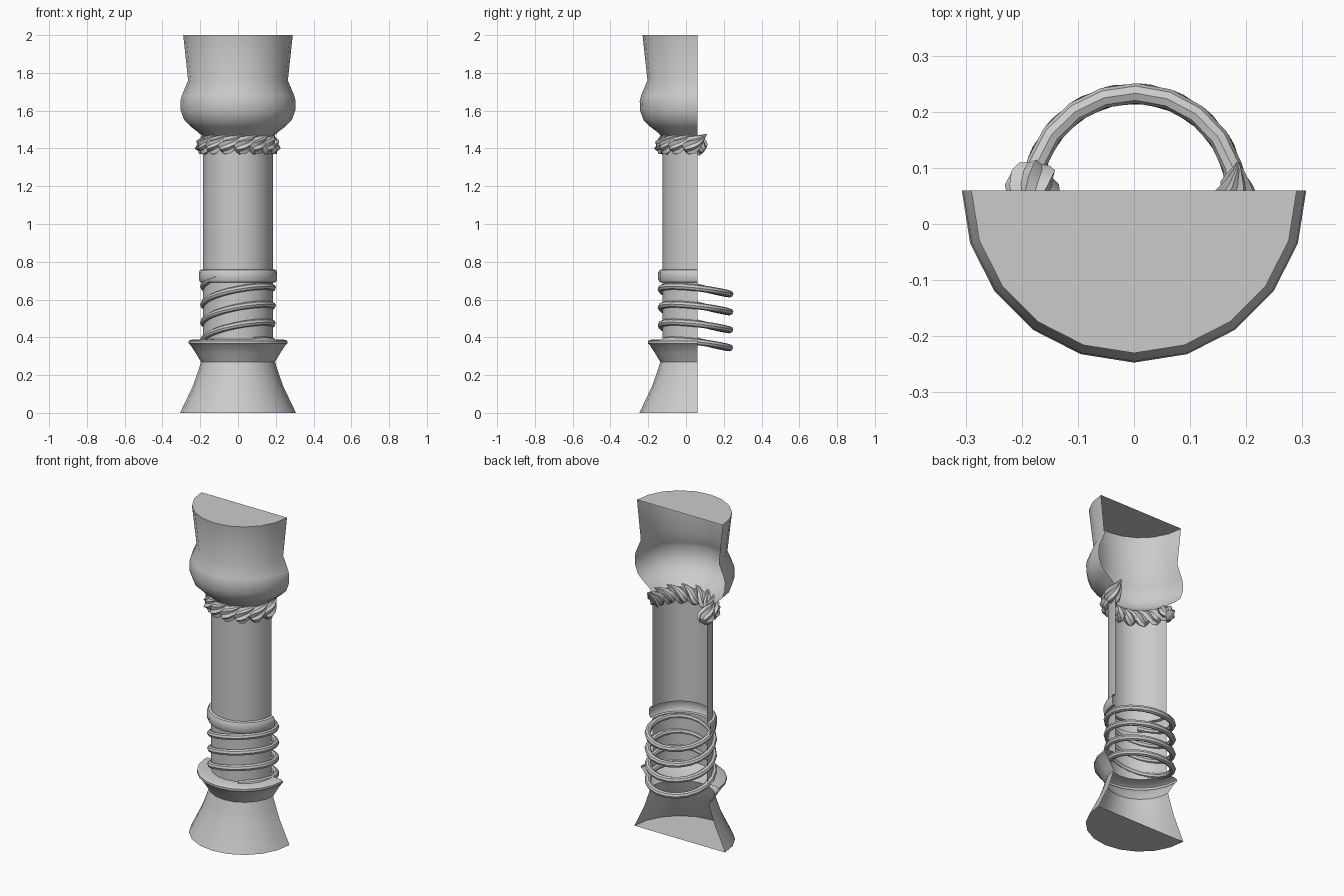
import bpy, bmesh
from math import sin, cos, pi, radians
from mathutils import Vector

if "Cube" in bpy.data.objects:
    bpy.data.objects.remove(bpy.data.objects["Cube"])

CY = 0.06  # y of the flat open back (axis of the half column)


def make_object(name, bm, angle=40):
    bmesh.ops.recalc_face_normals(bm, faces=bm.faces[:])
    me = bpy.data.meshes.new(name)
    bm.to_mesh(me)
    bm.free()
    ob = bpy.data.objects.new(name, me)
    bpy.context.collection.objects.link(ob)
    bpy.ops.object.select_all(action='DESELECT')
    bpy.context.view_layer.objects.active = ob
    ob.select_set(True)
    bpy.ops.object.shade_smooth_by_angle(angle=radians(angle))
    return ob


def bridge(bm, rings, closed):
    for a, b in zip(rings, rings[1:]):
        n = len(a)
        for i in range(n if closed else n - 1):
            j = (i + 1) % n
            bm.faces.new((a[i], a[j], b[j], b[i]))


def half_lathe(name, profile, cap_bottom=False, cap_top=False, seg=10):
    """Half-round shell, open at the back."""
    bm = bmesh.new()
    rings = [[bm.verts.new((-r * cos(pi * i / seg), CY - r * sin(pi * i / seg), z))
              for i in range(seg + 1)] for r, z in profile]
    bridge(bm, rings, False)
    if cap_bottom:
        bm.faces.new(rings[0])
    if cap_top:
        bm.faces.new(rings[-1])
    return make_object(name, bm)


# Flared base with rim
half_lathe("column_base", [(.307, 0), (.24, .14), (.215, .21), (.196, .27), (.22, .31),
                           (.252, .36), (.262, .367), (.262, .38), (.25, .387), (.184, .39)],
           cap_bottom=True)
# Shaft with collar band
half_lathe("column_shaft", [(.184, .39), (.184, .69), (.2, .692), (.207, .705), (.207, .745),
                            (.2, .757), (.184, .76), (.184, 1.46)])
# Bulging capital
half_lathe("column_capital", [(.184, 1.46), (.21, 1.485), (.25, 1.515), (.285, 1.55), (.303, 1.6),
                              (.305, 1.65), (.298, 1.68), (.264, 1.76), (.29, 2)], cap_top=True)

# Tilted coil wound around the lower shaft
bm = bmesh.new()
rings, R, tube, per_turn, sides = [], .183, .018, 20, 8
start, end = -.85 * pi, 6.8 * pi
steps = int((end - start) / (2 * pi) * per_turn)
for k in range(steps + 1):
    t = start + (end - start) * k / steps
    out = Vector((-sin(t), cos(t), 0))
    c = out * R
    c.z = .381 + .095 * t / (2 * pi) + .11 * c.x - .2 * c.y
    c.y += .05
    rings.append([bm.verts.new(c + out * tube * cos(2 * pi * s / sides)
                               + Vector((0, 0, tube * sin(2 * pi * s / sides))))
                  for s in range(sides)])
bridge(bm, rings, True)
bm.faces.new(rings[0])
bm.faces.new(rings[-1])
make_object("coil", bm)

# Garland of twisted drops under the capital
DROP = [(-.062, .012), (-.056, .034), (-.035, .047), (-.01, .045),
        (.02, .035), (.045, .022), (.068, .01), (.085, .002)]
COUNT, SIDES = 8, 14
for n in range(COUNT):
    a = pi * (.02 + .95 * n / (COUNT - 1))
    out = Vector((-cos(a), -sin(a), 0))
    tangent = Vector((sin(a), -cos(a), 0))
    axis = (tangent * .8 + Vector((0, 0, .6))).normalized()
    side = axis.cross(out)
    centre = Vector((0, CY, 1.425)) + out * .18
    bm = bmesh.new()
    rings = []
    for d, r in DROP:
        ring = []
        for s in range(SIDES):
            th = 2 * pi * s / SIDES + d * 9
            rr = r * (1.06 if s % 2 else .8)
            ring.append(bm.verts.new(centre + axis * d + (out * cos(th) + side * sin(th)) * rr))
        rings.append(ring)
    bridge(bm, rings, True)
    bm.faces.new(rings[0])
    bm.faces.new(rings[-1])
    make_object(f"garland_drop_{n + 1}", bm, 35)
